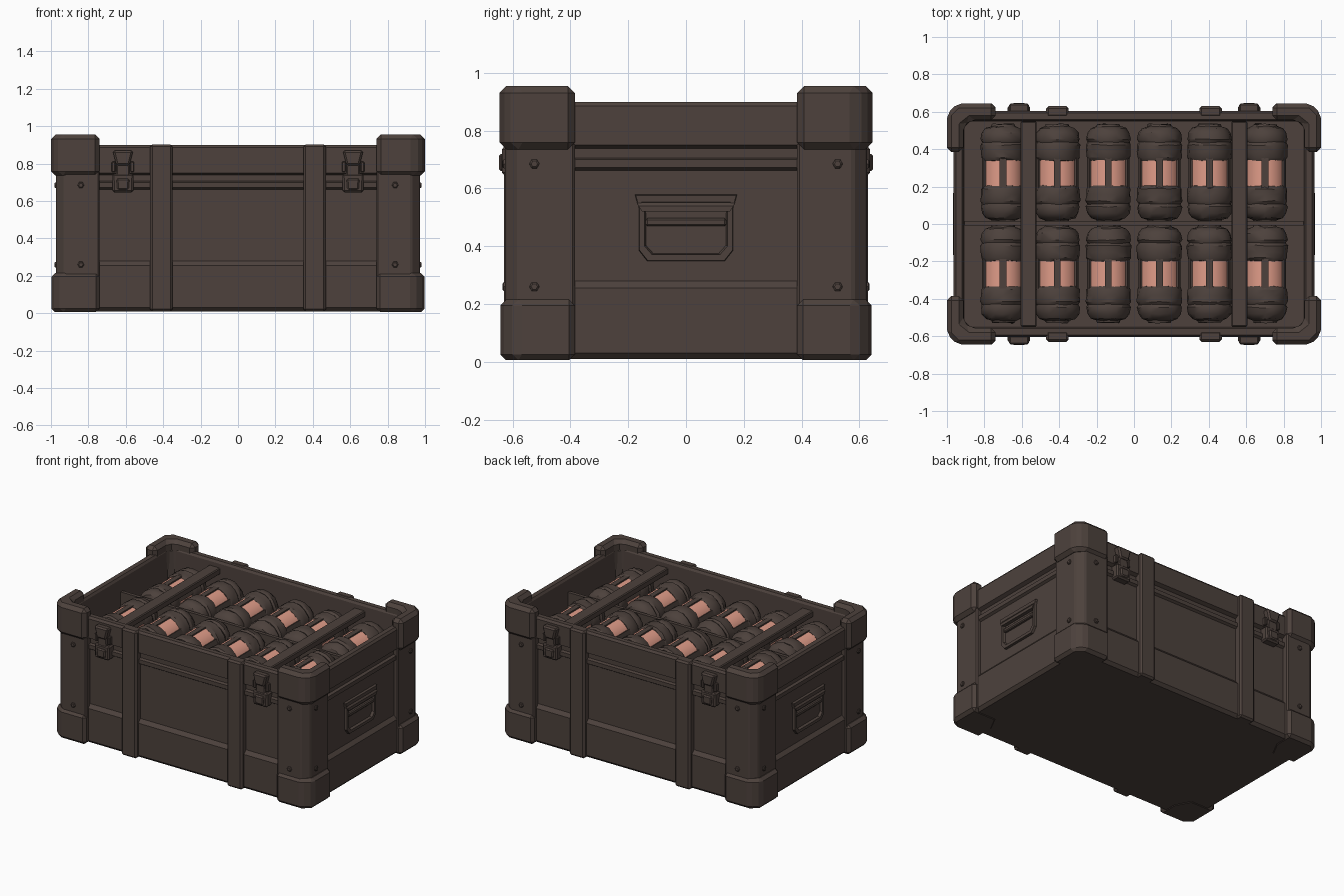
import bpy, bmesh, math, random
from mathutils import Vector, Matrix

if "Cube" in bpy.data.objects:
    bpy.data.objects.remove(bpy.data.objects["Cube"])

random.seed(4)


def material(name, rgb):
    m = bpy.data.materials.new(name)
    m.diffuse_color = (*rgb, 1)
    m.use_nodes = True
    m.node_tree.nodes["Principled BSDF"].inputs["Base Color"].default_value = m.diffuse_color
    return m


DARK = material("dark_brown", (0.074, 0.0535, 0.0455))
PINK = material("salmon_pink", (0.75, 0.335, 0.25))


def finish(name, bm, mat=DARK, bevel=0, smooth=False):
    bmesh.ops.recalc_face_normals(bm, faces=bm.faces)
    if bevel:
        bmesh.ops.bevel(bm, geom=list(bm.edges), offset=bevel, segments=1,
                        affect='EDGES', clamp_overlap=True)
    me = bpy.data.meshes.new(name)
    bm.to_mesh(me)
    bm.free()
    me.materials.append(mat)
    ob = bpy.data.objects.new(name, me)
    bpy.context.collection.objects.link(ob)
    if smooth:
        bpy.context.view_layer.objects.active = ob
        ob.select_set(True)
        bpy.ops.object.shade_smooth_by_angle(angle=math.radians(32))
        ob.select_set(False)
    return ob


def loft(name, loops, caps=True, closed=False, **kw):
    """Skin a series of equal-length point loops."""
    bm = bmesh.new()
    rings = [[bm.verts.new(p) for p in l] for l in loops]
    n = len(rings[0])
    pairs = list(zip(rings, rings[1:])) + ([(rings[-1], rings[0])] if closed else [])
    for a, b in pairs:
        for i in range(n):
            j = (i + 1) % n
            bm.faces.new((a[i], a[j], b[j], b[i]))
    if caps:
        bm.faces.new(rings[0])
        bm.faces.new(rings[-1])
    return finish(name, bm, **kw)


def prism(name, pts, z0, z1, **kw):
    return loft(name, [[(x, y, z) for x, y in pts] for z in (z0, z1)], **kw)


def box(name, x0, x1, y0, y1, z0, z1, **kw):
    return prism(name, [(x0, y0), (x1, y0), (x1, y1), (x0, y1)], z0, z1, **kw)


def chamfer_rect(hx, hy, c, z):
    q = [(hx, hy - c), (hx - c, hy)]
    return [(x, y, z) for x, y in q + [(-b, a) for b, a in q[::-1]]
            + [(-x, -y) for x, y in q] + [(b, -a) for b, a in q[::-1]]]


def lathe(name, profile, centre, sides=14, jitter=0, **kw):
    """Turn (y, radius) pairs around a y-parallel axis."""
    loops = []
    for y, r in profile:
        loop = []
        for i in range(sides):
            a = 2 * math.pi * i / sides
            rr = r + random.uniform(-jitter, jitter)
            loop.append(Vector(centre) + Vector((rr * math.cos(a),
                        y + random.uniform(-jitter, jitter), rr * math.sin(a))))
        loops.append(loop)
    return loft(name, loops, **kw)


# Crate shell: outside profile up, over the rim and down to the tray floor
shell = [(-.02, .01), (0, .03), (0, .255), (-.022, .28), (-.022, .662), (-.006, .672),
         (-.006, .7), (-.025, .706), (-.025, .738), (0, .75), (0, .885), (-.012, .9),
         (-.045, .9), (-.055, .885), (-.058, .66)]
loft("crate_shell", [chamfer_rect(.965 + o, .605 + o, .055 + o * .4, z) for o, z in shell])

# Corner guards, posts and rivets
foot = [(.998, .385), (.998, .588), (.94, .643), (.74, .643), (.74, .5), (.8, .385)]
post = [(.973, .385), (.973, .58), (.927, .627), (.74, .627),
        (.74, .56), (.875, .56), (.917, .53), (.917, .385)]
cap = [(1.0, .385), (1.0, .59), (.945, .645), (.74, .645),
       (.74, .555), (.875, .555), (.912, .525), (.912, .385)]
for sx in (-1, 1):
    for sy in (-1, 1):
        def mir(pts):
            return [(x * sx, y * sy) for x, y in pts]
        prism("corner_foot", mir(foot), .006, .215, bevel=.02)
        prism("corner_post", mir(post), .18, .76, bevel=.008)
        prism("corner_cap", mir(cap), .735, .955, bevel=.028)
        rivet = [(-.012, .019), (.005, .017), (.009, .011)]
        for z in (.26, .685):
            lathe("front_rivet", [(y * sy, r) for y, r in rivet],
                  (.84 * sx, .627 * sy, z), sides=6)
            ob = lathe("side_rivet", rivet, (0, 0, 0), sides=6)
            ob.matrix_world = (Matrix.Translation((.973 * sx, .525 * sy, z))
                               @ Matrix.Rotation(-sx * math.pi / 2, 4, 'Z'))

# Vertical straps and latches on front and back
for sy in (-1, 1):
    def slab(name, cx, w0, w1, y0, y1, z0, z1, bevel):
        """Plate that may taper from width w0 at the bottom to w1 at the top."""
        loft(name, [[(cx + s * w / 2, y * sy, z) for s, y in
                     ((-1, y0), (1, y0), (1, y1), (-1, y1))]
                    for w, z in ((w0, z0), (w1, z1))], bevel=bevel)
    for cx in (-.41, .41):
        slab("strap", cx, .12, .12, .57, .63, .01, .903, .012)
    for cx in (-.615, .615):
        slab("latch_lower_block", cx, .11, .115, .575, .637, .645, .745, .01)
        slab("latch_lower_clip", cx, .06, .07, .6, .648, .66, .72, .008)
        slab("latch_link", cx, .075, .065, .58, .632, .73, .815, .006)
        slab("latch_lever", cx, .07, .11, .59, .645, .79, .87, .01)
        for s in (-1, 1):
            slab("latch_pin", cx + s * .05, .02, .02, .59, .628, .755, .81, .004)

# Recessed carry handles on both ends
outline = [(-.178, .58), (.178, .58), (.165, .535), (.165, .385),
           (.135, .347), (-.135, .347), (-.165, .385), (-.165, .535)]


def handle_loop(x, ky, kz):
    return [(x, y * ky, .455 + (z - .455) * kz) for y, z in outline]


for s in (-1, 1):
    loft("handle_frame", [handle_loop(s * .93, 1, 1), handle_loop(s * .96, .98, .97),
                          handle_loop(s * .96, .87, .78), handle_loop(s * .93, .82, .7)],
         caps=False, closed=True)
    # Hood sloping out over the grip
    loft("handle_hood", [[(s * .935, y, .58), (s * .968, y * .93, .54),
                          (s * .968, y * .85, .52), (s * .935, y * .85, .52)]
                         for y in (-.178, .178)])
    box("handle_grip", *sorted((s * .935, s * .962)), -.14, .14, .47, .497, bevel=.006)

# Tray divider and hold-down bars
box("tray_divider", -.906, .906, -.008, .016, .62, .80)
for cx in (-.563, .563):
    box("hold_down_bar", cx - .043, cx + .043, -.549, .549, .815, .86, bevel=.006)

# Twelve wrapped canisters with a pink core and dark ribs
wrap = [(.064, .09), (.068, .108), (.085, .118), (.115, .119), (.15, .122), (.165, .113),
        (.18, .12), (.215, .114), (.24, .095), (.25, .065), (.262, .06)]
for cy in (-.266, .272):
    for cx in (-.70, -.41, -.137, .136, .404, .70):
        c = (cx, cy, .72)
        lathe("canister_core", [(-.08, .106), (.08, .106)], c, sides=20,
              mat=PINK, smooth=True)
        for s in (-1, 1):
            lathe("canister_wrap", [(s * y, r) for y, r in wrap], c, sides=16,
                  jitter=.003, smooth=True)
        for k in range(5):
            a = k * math.tau / 5
            rib = box("canister_rib", -.018, .018, -.08, .08, .09, .113)
            rib.matrix_world = Matrix.Translation(c) @ Matrix.Rotation(a, 4, 'Y')
